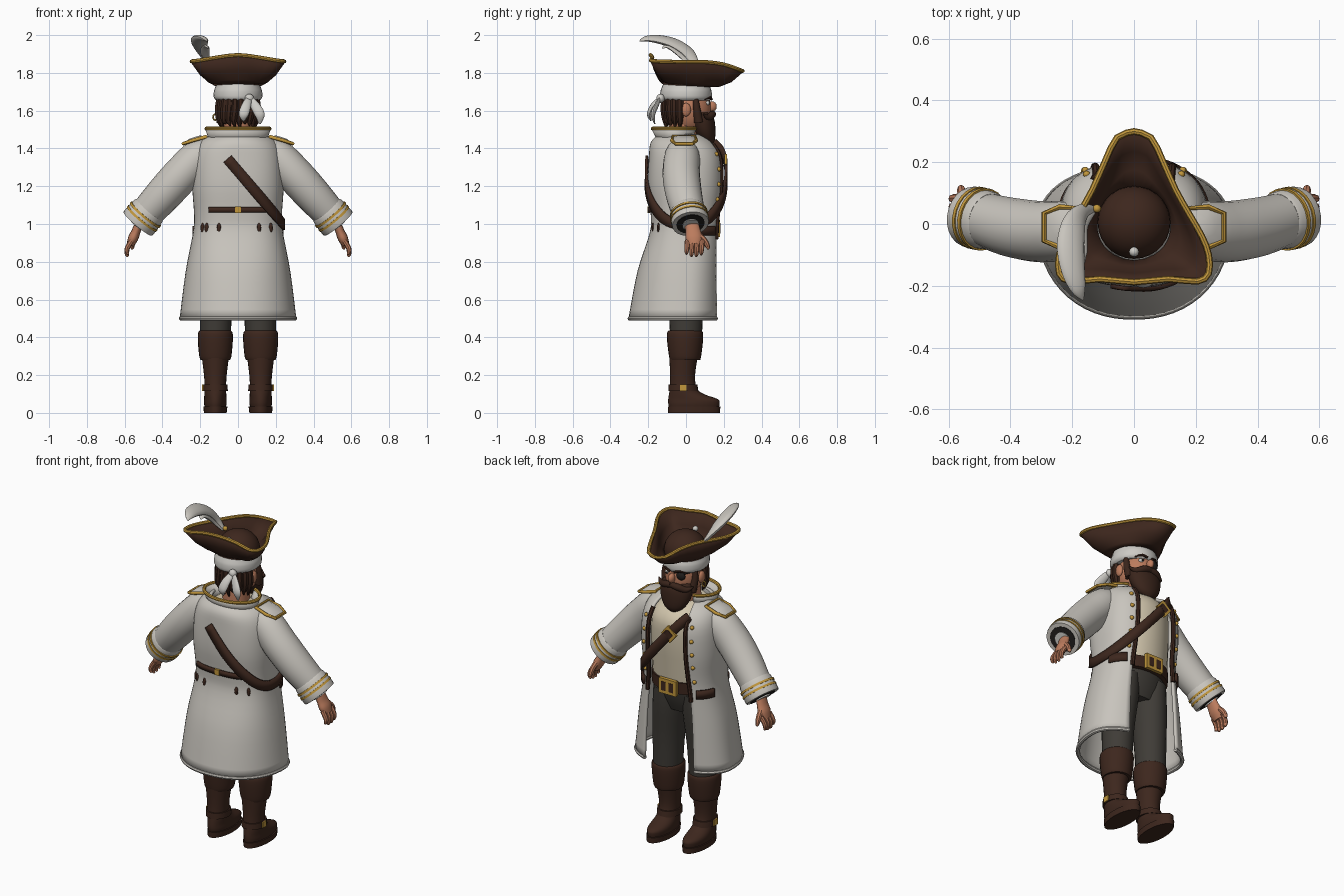
import bpy, bmesh, math
from math import sin, cos, pi, asin, copysign
from mathutils import Vector

if "Cube" in bpy.data.objects:
    bpy.data.objects.remove(bpy.data.objects["Cube"], do_unlink=True)

def material(name, *rgb):
    m = bpy.data.materials.new(name)
    m.use_nodes = True
    m.diffuse_color = (*rgb, 1)
    m.node_tree.nodes["Principled BSDF"].inputs["Base Color"].default_value = (*rgb, 1)
    return m

COAT = material("coat grey", .58, .555, .51)
WHITE = material("cloth white", .61, .595, .56)
LEATHER = material("leather brown", .047, .02, .0125)
HAIR = material("hair brown", .042, .018, .011)
GOLD = material("gold", .54, .31, .045)
SKIN = material("skin", .5, .2, .11)
VEST = material("vest cream", .65, .57, .42)
PANTS = material("trousers grey", .05, .045, .038)
BLACK = material("black", .015, .013, .012)

def finish(ob, name, mat, thick=0):
    ob.name = name
    ob.data.materials.append(mat)
    bpy.ops.object.select_all(action='DESELECT')
    ob.select_set(True)
    bpy.context.view_layer.objects.active = ob
    bpy.ops.object.shade_smooth_by_angle(angle=math.radians(42))
    if thick:
        mod = ob.modifiers.new("thickness", 'SOLIDIFY')
        mod.thickness, mod.offset = thick, 0
    return ob

def loft(name, mat, rows, closed=True, caps=True, thick=0):
    """Skin a list of point rows."""
    bm = bmesh.new()
    vs = [[bm.verts.new(p) for p in r] for r in rows]
    n = len(rows[0])
    for a, b in zip(vs, vs[1:]):
        for i in range(n if closed else n - 1):
            j = (i + 1) % n
            bm.faces.new((a[i], a[j], b[j], b[i]))
    if closed and caps:
        bm.faces.new(vs[0])
        bm.faces.new(vs[-1])
    bmesh.ops.recalc_face_normals(bm, faces=bm.faces)
    me = bpy.data.meshes.new(name)
    bm.to_mesh(me)
    bm.free()
    ob = bpy.data.objects.new(name, me)
    bpy.context.collection.objects.link(ob)
    return finish(ob, name, mat, thick)

def spline(rows, k=4):
    """Catmull-Rom resampling of rows of any length."""
    out = []
    for i in range(len(rows) - 1):
        a, b, c, d = (rows[min(max(i + o, 0), len(rows) - 1)] for o in (-1, 0, 1, 2))
        for s in range(k):
            t = s / k
            out.append([q + .5 * t * (r - p + t * (2 * p - 5 * q + 4 * r - e + t * (3 * (q - r) + e - p)))
                        for p, q, r, e in zip(a, b, c, d)])
    return out + [list(rows[-1])]

def ring(z, cx, cy, rx, ry, n=24, a0=0, a1=2 * pi):
    """Angles run from +y towards +x."""
    m = n if a1 - a0 > 6.28 else n - 1
    ts = [a0 + (a1 - a0) * i / m for i in range(n)]
    return [(cx + rx * sin(t), cy + ry * cos(t), z) for t in ts]

def stack(name, mat, rows, k=3, n=24):
    return loft(name, mat, [ring(*r, n=n) for r in spline(rows, k)])

def tube(name, mat, rows, flat=1, k=4, n=12, up=(0, 1, 0), cyclic=False):
    """Rows are x, y, z, radius; flat scales the cross-section along the binormal."""
    rows = spline(rows, k) if k > 1 else rows
    P = [Vector(r[:3]) for r in rows]
    out = []
    for i, r in enumerate(rows):
        t = (P[(i + 1) % len(P)] - P[i - 1]) if cyclic else P[min(i + 1, len(P) - 1)] - P[max(i - 1, 0)]
        u = t.cross(Vector(up)).normalized()
        v = u.cross(t).normalized()
        out.append([P[i] + r[3] * (u * cos(2 * pi * j / n) + v * flat * sin(2 * pi * j / n)) for j in range(n)])
    if cyclic:
        out.append(out[0])
    return loft(name, mat, out, caps=not cyclic)

def ball(name, mat, loc, size, seg=20):
    bpy.ops.mesh.primitive_uv_sphere_add(segments=seg, ring_count=seg // 2 + 2, radius=1, location=loc)
    ob = bpy.context.object
    ob.scale = size if isinstance(size, tuple) else (size,) * 3
    return finish(ob, name, mat)

def box(name, mat, loc, size, rot=(0, 0, 0)):
    bpy.ops.mesh.primitive_cube_add(size=1, location=loc, rotation=rot)
    ob = bpy.context.object
    ob.scale = size
    return finish(ob, name, mat)

# Coat body: z, half width, back depth, front depth, half opening, squareness
BODY = spline([(.5, .302, .298, .182, .165, .92), (.75, .27, .25, .18, .155, .88),
               (.95, .232, .186, .178, .14, .8), (1.05, .226, .18, .18, .13, .77),
               (1.2, .235, .195, .195, .125, .76), (1.35, .228, .19, .19, .12, .78),
               (1.43, .2, .18, .15, .115, .88), (1.47, .14, .14, .09, .1, 1)], 4)

def body(z):
    for a, b in zip(BODY, BODY[1:]):
        if z <= b[0]:
            t = max(0, (z - a[0]) / (b[0] - a[0]))
            return [p + (q - p) * t for p, q in zip(a, b)]
    return BODY[-1]

def surf(t, z, off=0):
    _, rx, back, front, _, p = body(z)
    s, c = sin(t), cos(t)
    depth = front if c > 0 else back
    return Vector(((rx + off) * copysign(abs(s) ** p, s), (depth + off) * copysign(abs(c) ** p, c), z))

def edge_angle(z):
    _, rx, _, _, w, p = body(z)
    return asin((w / rx) ** (1 / p))

def strap(name, mat, t0, t1, zf, width, off=.012, n=40):
    """Band lying on the coat; zf gives the height from x."""
    pts = []
    for i in range(n):
        t, z = t0 + (t1 - t0) * i / (n - 1), 1.1
        for _ in range(8):
            z = min(max(zf(surf(t, z).x), .6), 1.44)
        pts.append((t, surf(t, z, off)))
    rows = []
    for i, (t, p) in enumerate(pts):
        tan = pts[min(i + 1, n - 1)][1] - pts[max(i - 1, 0)][1]
        side = tan.cross(Vector((sin(t), cos(t), 0))).normalized() * width / 2
        rows.append((p + side, p - side))
    return loft(name, mat, rows, closed=False, thick=.014)

rows = []
for r in BODY:
    a = edge_angle(r[0])
    rows.append([surf(a + (2 * pi - 2 * a) * i / 47, r[0]) for i in range(48)])
loft("coat", COAT, rows, closed=False, thick=.014)
tube("coat_hem", COAT, [(*p, .012) for p in rows[0]], k=1, n=8, up=(0, 0, 1))
for s in (1, -1):
    zs = [.92 + .5 * i / 12 for i in range(13)]
    tube("lapel_trim", LEATHER, [(*surf(s * edge_angle(z), z, .005), .013) for z in zs], n=8, k=2)
    for z in (1.04, 1.13, 1.21, 1.29, 1.37):
        ball("coat_button", GOLD, surf(s * (edge_angle(z) + .17), z, .007), .012, 10)
    strap("pocket_flap", LEATHER, s * .72, s * 1.3, lambda x: .965, .05, n=12)

# Flared collar with gold rim
lo, hi = ([ring(z, 0, cy, rx, ry, 32, .5, 2 * pi - .5) for z, cy, rx, ry in
           ((1.425, -.055, .138, .08), (1.505, -.057, .168, .12))])
loft("collar", COAT, [lo, hi], closed=False, thick=.014)
tube("collar_rim", GOLD, [(*p, .01) for p in hi], k=1, n=8, up=(0, 0, 1))

# Vest, belt and straps
stack("vest", VEST, [(.95, 0, 0, .195, .15), (1.1, 0, 0, .2, .165), (1.25, 0, 0, .2, .178),
                     (1.38, 0, 0, .185, .168), (1.46, 0, -.02, .1, .1)])
stack("belt", LEATHER, [(.94, 0, 0, .2, .162), (1.01, 0, 0, .2, .166)], n=32)
box("belt_buckle", GOLD, (0, .17, .977), (.115, .02, .09))
for x in (-.025, .025):
    box("buckle_slot", LEATHER, (x, .1795, .977), (.03, .005, .054))
strap("back_belt", LEATHER, pi - .7, pi + .6, lambda x: 1.075, .03)
box("back_belt_loop", GOLD, (0, -.198, 1.075), (.03, .014, .034))
strap("shoulder_strap", LEATHER, -.56, 3.29, lambda x: 1.28 - 1.25 * x, .055, .016, 56)
box("strap_buckle", GOLD, (-.035, .21, 1.32), (.07, .014, .075), (0, .87, 0))
box("strap_buckle_slot", LEATHER, (-.035, .217, 1.32), (.034, .005, .045), (0, .87, 0))
for t in (-.85, -.7, -.35, .4, .75):
    ball("back_tassel", LEATHER, surf(pi - t, .98, .006), (.012, .008, .026), 8)

# Trousers
stack("hips", PANTS, [(.8, 0, -.01, .15, .1), (.88, 0, -.01, .185, .13), (1.0, 0, 0, .19, .145)])

for s in (1, -1):
    # Legs and boots
    stack("trouser_leg", PANTS, [(.38, s * .12, 0, .08, .083), (.6, s * .115, 0, .088, .095),
                                 (.8, s * .1, 0, .095, .115), (.92, s * .095, 0, .09, .12)])
    stack("boot", LEATHER, [(.03, s * .12, .042, .056, .132), (.05, s * .12, .042, .06, .136),
                            (.072, s * .12, .038, .06, .132),
                            (.1, s * .12, .002, .058, .092), (.13, s * .12, -.014, .057, .072),
                            (.2, s * .12, -.018, .06, .066), (.32, s * .12, -.012, .075, .078)])
    stack("boot_cuff", LEATHER, [(.28, s * .12, -.005, .078, .08), (.3, s * .12, -.005, .085, .085),
                                 (.37, s * .12, -.005, .092, .094), (.42, s * .12, -.005, .092, .096),
                                 (.435, s * .12, -.005, .084, .088)])
    stack("boot_sole", LEATHER, [(0, s * .12, .043, .06, .137), (.034, s * .12, .043, .064, .139)], k=1)
    stack("boot_strap", LEATHER, [(.115, s * .12, -.014, .066, .08), (.15, s * .12, -.016, .065, .076)], k=1)
    box("boot_buckle", GOLD, (s * .185, -.015, .133), (.01, .036, .034))

    # Sleeves and cuffs
    tube("sleeve", COAT, [(s * .13, -.02, 1.37, .07), (s * .2, -.02, 1.36, .093), (s * .3, -.025, 1.26, .099),
                          (s * .4, -.01, 1.15, .096), (s * .5, .02, 1.04, .085)], n=20)
    d = Vector((s * .064, .014, -.076))
    c0 = Vector((s * .467, .01, 1.077))
    tube("cuff", COAT, [(*c0, .084), (*(c0 + d * .1), .094), (*(c0 + d * .9), .1), (*(c0 + d), .094)], k=2, n=24)
    for f in (.3, .56):
        tube("cuff_band", GOLD, [(*(c0 + d * f), .1015), (*(c0 + d * (f + .12)), .1025)], k=1, n=24)
    tube("cuff_lining", BLACK, [(*(c0 + d * .9), .075), (*(c0 + d * 1.03), .075)], k=1, n=24)
    tube("shirt_cuff", WHITE, [(*(c0 + d), .043), (*(c0 + d * 1.1), .045)], k=1, n=16)

    # Hands
    tube("palm", SKIN, [(s * .525, .03, 1.0, .022), (s * .54, .037, .96, .024), (s * .555, .042, .925, .027),
                        (s * .57, .045, .89, .02)], flat=1.7, n=14)
    for i in range(4):
        y = .005 + .026 * i
        drop = (.012, 0, 0, .008)[i]
        tube("finger", SKIN, [(s * .563, y + .002, .91, .014), (s * .585, y, .875, .0135),
                              (s * .588, y - .002, .84 + drop, .011), (s * .58, y - .002, .828 + drop, .005)], n=8)
    tube("thumb", SKIN, [(s * .55, .07, .94, .016), (s * .557, .1, .91, .015), (s * .56, .115, .88, .012),
                         (s * .56, .118, .866, .005)], n=8, up=(1, 0, 0))

    # Epaulettes
    pad = [(.17, .05, 1.452), (.24, .055, 1.432), (.29, .035, 1.415), (.29, -.055, 1.415),
           (.24, -.075, 1.432), (.17, -.07, 1.452)]
    pts = [(s * x, y, z + .01) for x, y, z in pad]
    mid = Vector((s * .23, -.01, 1.464))
    loft("epaulette", COAT, [pts, [mid + (Vector(p) - mid) * .5 + Vector((0, 0, .006)) for p in pts]])
    tube("epaulette_trim", GOLD, [(*p, .0095) for p in pts], k=1, n=8, up=(0, 0, 1), cyclic=True)

# Head and face
stack("neck", SKIN, [(1.4, 0, -.02, .075, .075), (1.55, 0, -.01, .075, .08)])
ball("head", SKIN, (0, .015, 1.61), (.102, .118, .135), 28)
ball("nose", SKIN, (0, .137, 1.622), (.019, .026, .028), 14)
for s in (1, -1):
    ball("ear", SKIN, (s * .105, .0, 1.605), (.016, .026, .036), 12)
    tube("eyebrow", HAIR, [(s * .015, .135, 1.66, .007), (s * .045, .125, 1.67, .008), (s * .078, .098, 1.66, .004)],
         n=8, up=(0, 0, 1))
    tube("moustache", HAIR, [(0, .142, 1.584, .016), (s * .04, .138, 1.578, .019), (s * .082, .115, 1.564, .016),
                             (s * .115, .095, 1.582, .004)], up=(0, 0, 1))
    tube("sideburn", HAIR, [(s * .096, .05, 1.67, .014), (s * .1, .057, 1.61, .019), (s * .088, .068, 1.54, .025)])
ball("eye", WHITE, (.042, .112, 1.64), (.018, .014, .013), 12)
ball("pupil", BLACK, (.042, .124, 1.64), .0065, 10)
ball("eye_patch", BLACK, (-.043, .113, 1.638), (.03, .017, .026), 14)
tube("patch_strap", BLACK, [(-.043, .122, 1.65, .005), (-.085, .09, 1.66, .005), (-.112, .02, 1.665, .005)],
     n=6, up=(0, 0, 1))
stack("beard", HAIR, [(1.415, 0, .12, .015, .012), (1.44, 0, .115, .058, .036), (1.49, 0, .1, .09, .056),
                      (1.55, 0, .088, .102, .063), (1.58, 0, .085, .092, .05), (1.6, 0, .08, .06, .03)])
tube("earring", GOLD, [(-.12 + .012 * cos(a), .0, 1.566 + .016 * sin(a), .0045)
                       for a in [2 * pi * i / 12 for i in range(12)]], k=1, n=6, cyclic=True)

# Hair locks around the back of the head
ball("hair_cap", HAIR, (0, -.045, 1.635), (.1, .085, .1))
for i in range(10):
    a = pi - 1.35 + .3 * i
    end = 1.5 + .03 * ((i * 5) % 4) / 3
    tube("hair_lock", HAIR, [(.094 * sin(a), -.01 + .1 * cos(a), 1.68, .02), (.104 * sin(a), -.01 + .105 * cos(a), 1.61, .022),
                             (.1 * sin(a + .08), -.01 + .1 * cos(a), 1.55, .017), (.09 * sin(a), -.01 + .095 * cos(a), end, .003)],
         n=8, k=3, up=(1, .3, 0))

# Headscarf with knot and tails
stack("headscarf", WHITE, [(1.655, 0, 0, .116, .126), (1.67, 0, 0, .128, .136), (1.7, 0, 0, .128, .136),
                           (1.72, 0, 0, .122, .13), (1.75, 0, 0, .113, .116)], n=28)
ball("scarf_knot", WHITE, (.06, -.135, 1.665), (.024, .022, .024), 12)
for x, y, z in ((.03, -.195, 1.545), (.115, -.175, 1.53)):
    tube("scarf_tail", WHITE, [(.06, -.135, 1.67, .014), ((x + .06) / 2, y + .02, 1.63, .024),
                               (x, y, 1.58, .026), (x, y + .01, z, .006)], flat=.45)

# Three-cornered hat
half = [(0, .3, 1.81), (.055, .28, 1.818), (.095, .2, 1.845), (.135, .11, 1.857), (.18, .03, 1.858),
        (.22, -.04, 1.858), (.242, -.1, 1.86), (.242, -.16, 1.862), (.205, -.186, 1.866), (.11, -.178, 1.882)]
rim = half + [(0, -.188, 1.895)] + [(-x, y, z) for x, y, z in half[:0:-1]]
rim = spline(rim + rim[:1], 2)[:-1]
rows = []
for f, sag in ((0, 0), (.3, .022), (.65, .026), (1, 0)):
    row = []
    for x, y, z in rim:
        r = .122 / math.hypot(x, y)
        inner = Vector((x * r, y * r, 1.737 - .06 * y * r))
        row.append(inner.lerp(Vector((x, y, z)), f) - Vector((0, 0, sag)))
    rows.append(row)
loft("hat_brim", LEATHER, rows, caps=False, thick=.012)
tube("hat_trim", GOLD, [(*p, .0105) for p in rim], k=1, n=8, up=(0, 0, 1), cyclic=True)
ball("hat_crown", LEATHER, (0, .005, 1.75), (.118, .118, .11), 28)
ball("hat_knob", WHITE, (0, -.09, 1.835), .016, 12)
ball("feather_pin", GOLD, (-.12, .05, 1.82), .014, 10)

# Feather plumes
tube("feather", COAT, [(-.125, .05, 1.81, .008), (-.165, .04, 1.865, .026), (-.193, .0, 1.918, .042),
                       (-.205, -.07, 1.958, .048), (-.197, -.15, 1.978, .041), (-.18, -.21, 1.98, .026),
                       (-.165, -.245, 1.968, .004)], flat=.45, n=14, up=(.4, 0, 1))
tube("small_feather", COAT, [(-.13, .04, 1.81, .008), (-.165, .0, 1.87, .022), (-.175, -.05, 1.915, .028),
                             (-.17, -.1, 1.94, .02), (-.16, -.125, 1.93, .004)], flat=.4, n=12, up=(.4, 0, 1))
